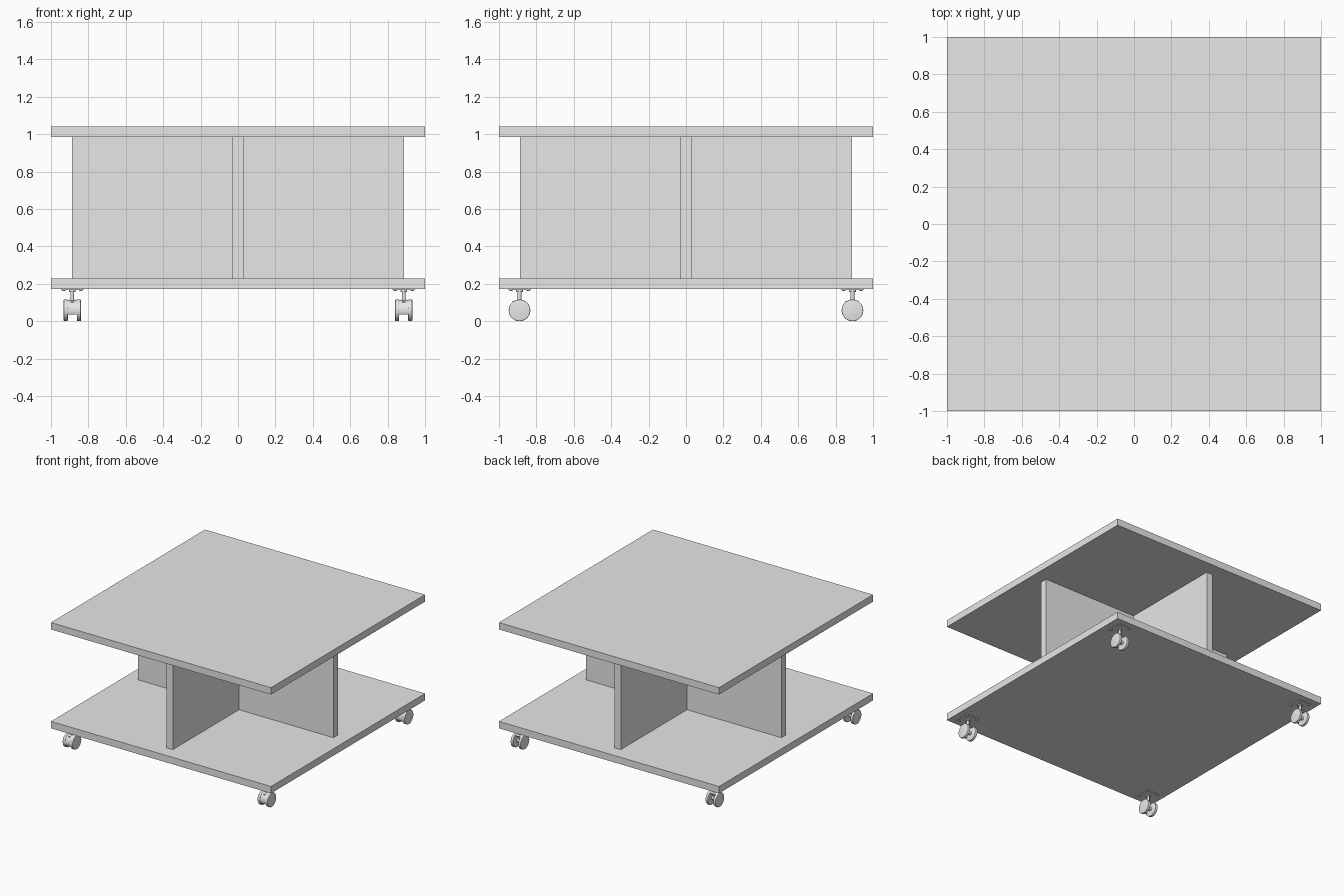
import bpy, bmesh, math
from mathutils import Matrix, Vector

cube = bpy.data.objects.get("Cube")
if cube:
    bpy.data.objects.remove(cube)

# Single grey material
grey = bpy.data.materials.new("light grey")
grey.use_nodes = True
COLOUR = (0.8, 0.8, 0.8, 1)
grey.diffuse_color = COLOUR
grey.node_tree.nodes["Principled BSDF"].inputs["Base Color"].default_value = COLOUR


def finish(name, bm, smooth=False):
    bmesh.ops.recalc_face_normals(bm, faces=bm.faces)
    mesh = bpy.data.meshes.new(name)
    bm.to_mesh(mesh)
    bm.free()
    mesh.materials.append(grey)
    obj = bpy.data.objects.new(name, mesh)
    bpy.context.collection.objects.link(obj)
    if smooth:
        bpy.ops.object.select_all(action='DESELECT')
        obj.select_set(True)
        bpy.context.view_layer.objects.active = obj
        bpy.ops.object.shade_smooth_by_angle(angle=math.radians(35))
    return obj


def box(name, centre, size):
    bm = bmesh.new()
    bmesh.ops.create_cube(bm, size=1, matrix=Matrix.Translation(centre) @ Matrix.Diagonal((*size, 1)))
    return finish(name, bm)


def cylinder(name, centre, radius, depth, axis='Z', bevel=0, top=None, sides=32):
    bm = bmesh.new()
    turn = Matrix.Rotation(math.pi / 2, 4, 'Y') if axis == 'X' else Matrix()
    bmesh.ops.create_cone(bm, cap_ends=True, segments=sides, radius1=radius,
                          radius2=radius if top is None else top, depth=depth,
                          matrix=Matrix.Translation(centre) @ turn)
    if bevel:
        rims = [e for e in bm.edges if any(len(f.verts) > 4 for f in e.link_faces)]
        bmesh.ops.bevel(bm, geom=rims, offset=bevel, segments=3, affect='EDGES', profile=0.5)
    return finish(name, bm, True)


def hood(name, centre, inner, outer, width, start, end, steps=18):
    """Curved guard: an arc in the YZ plane, extruded along X."""
    angles = [math.radians(start + (end - start) * i / steps) for i in range(steps + 1)]
    rim = [(outer, a) for a in angles] + [(inner, a) for a in reversed(angles)]
    bm = bmesh.new()
    face = bm.faces.new([bm.verts.new(Vector(centre) + Vector((-width / 2, r * math.cos(a), r * math.sin(a))))
                         for r, a in rim])
    new = bmesh.ops.extrude_face_region(bm, geom=[face])["geom"]
    bmesh.ops.translate(bm, vec=(width, 0, 0), verts=[v for v in new if isinstance(v, bmesh.types.BMVert)])
    return finish(name, bm, True)


# Table boards
box("table_top", (0, 0, 1.012), (2, 2, 0.057))
box("lower_shelf", (0, 0, 0.2), (2, 2, 0.057))

# Crossed upright panels: one long, two butted against it
Z, H, T, REACH = 0.606, 0.755, 0.058, 0.888
box("long_panel", (0, 0, Z), (T, 2 * REACH, H))
for side, label in ((1, "left"), (-1, "right")):
    box(label + "_cross_panel", (side * (REACH + T / 2) / 2, 0, Z), (REACH - T / 2, T, H))

# Twin wheel castors
R = 0.058
for sx, xname in ((1, "left"), (-1, "right")):
    for sy, yname in ((-1, "front"), (1, "back")):
        x, y = sx * 0.886, sy * 0.89
        tag = f"{yname}_{xname}_castor_"
        box(tag + "plate", (x, y, 0.169), (0.12, 0.12, 0.006))
        for i in (-1, 1):
            for j in (-1, 1):
                cylinder(tag + "screw", (x + i * 0.046, y + j * 0.046, 0.164), 0.006, 0.006, top=0.01, sides=12)
        cylinder(tag + "collar", (x, y, 0.162), 0.018, 0.01)
        cylinder(tag + "stem", (x, y, 0.135), 0.01, 0.06)
        cylinder(tag + "socket", (x, y, 0.109), 0.014, 0.014)
        for i in (-1, 1):
            cylinder(tag + "wheel", (x + i * 0.035, y, R), R, 0.022, 'X', bevel=0.004)
        cylinder(tag + "axle", (x, y, R), 0.014, 0.06, 'X', sides=16)
        hood(tag + "hood", (x, y, R), 0.046, 0.055, 0.05, 60, 205)
        box(tag + "web", (x, y - 0.012, R + 0.016), (0.014, 0.05, 0.066))
